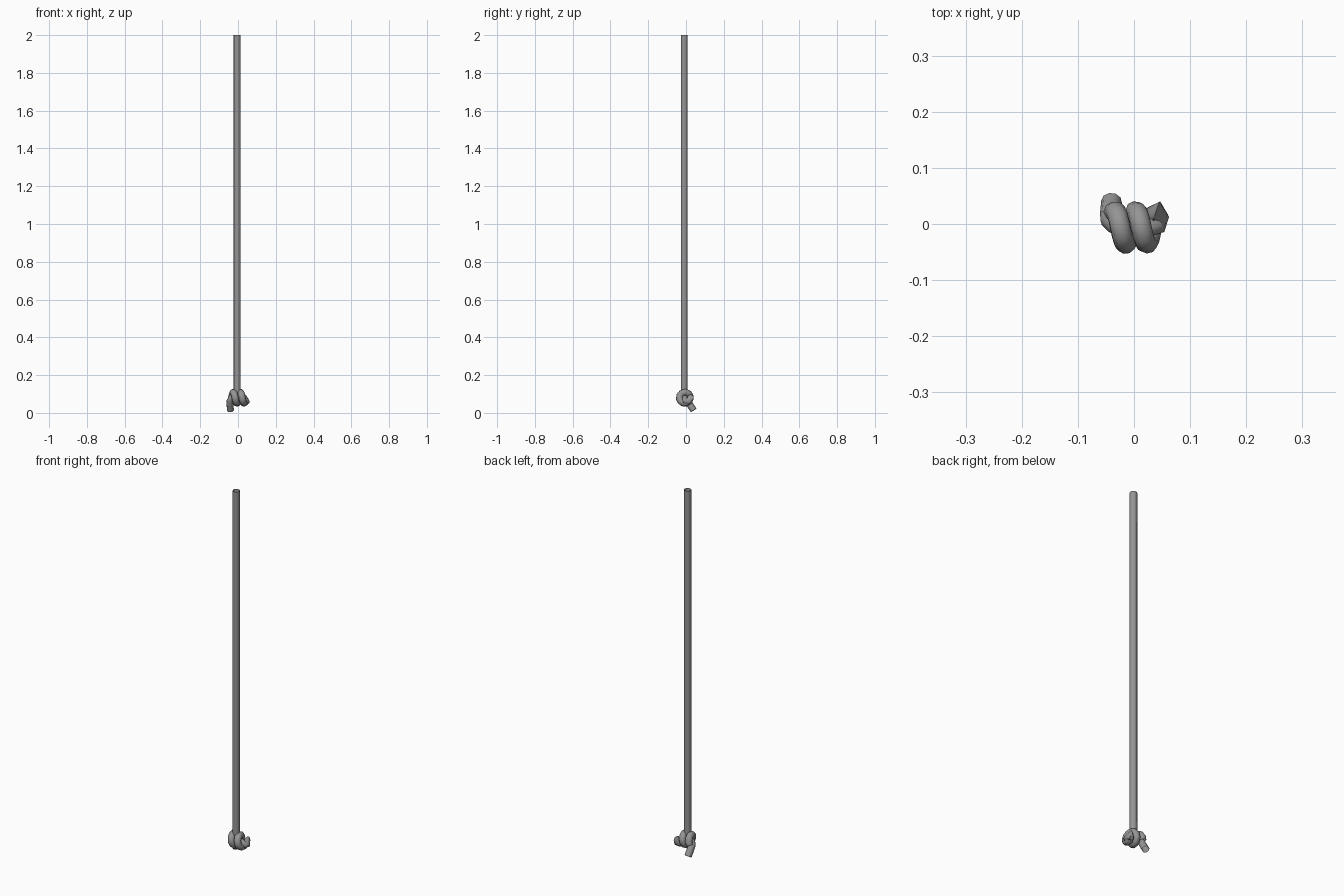
import bpy
import math
from mathutils import Vector

if "Cube" in bpy.data.objects:
    bpy.data.objects.remove(bpy.data.objects["Cube"])

ROPE_R = 0.0185
AX_Y, AX_Z, COIL_R = -0.006, 0.080, 0.029   # axis and radius of the knot coil

mat = bpy.data.materials.new("rope grey")
mat.diffuse_color = (0.30, 0.30, 0.30, 1)
mat.use_nodes = True
mat.node_tree.nodes["Principled BSDF"].inputs["Base Color"].default_value = mat.diffuse_color


def rope(name, points):
    """Open round tube along a list of points."""
    cu = bpy.data.curves.new(name, "CURVE")
    cu.dimensions = "3D"
    cu.bevel_depth = ROPE_R
    cu.bevel_resolution = 3
    cu.use_fill_caps = False
    sp = cu.splines.new("POLY")
    sp.points.add(len(points) - 1)
    for p, co in zip(sp.points, points):
        p.co = (*co, 1)
    sp.use_smooth = True
    ob = bpy.data.objects.new(name, cu)
    bpy.context.collection.objects.link(ob)
    cu.materials.append(mat)
    bpy.ops.object.select_all(action="DESELECT")
    ob.select_set(True)
    bpy.context.view_layer.objects.active = ob
    bpy.ops.object.convert(target="MESH")
    bpy.ops.object.shade_smooth_by_angle(angle=math.radians(60))
    return ob


# Long hanging rope, open at the top, running down into the knot
rope("hanging_rope", [(-0.004, -0.009, 2.0), (-0.004, -0.009, 0.09)])

# Knot: coil twice around the x axis from left to right, then back through the core
TURNS, STEPS = 2.05, 22
path = []
for i in range(STEPS + 1):
    t = i / STEPS
    a = math.radians(-20) + t * TURNS * 2 * math.pi   # 0 = back, 90 = top, 180 = front
    path.append((-0.036 + 0.077 * t,
                 AX_Y + COIL_R * math.cos(a),
                 AX_Z + COIL_R * math.sin(a)))
# Right-hand loop turning into the core, then the loose tail on the left
path += [(0.044, 0.014, 0.060), (0.040, -0.002, 0.062), (0.022, -0.006, 0.075),
         (-0.015, -0.005, 0.080), (-0.034, 0.000, 0.078), (-0.042, 0.008, 0.064),
         (-0.042, 0.020, 0.044), (-0.040, 0.040, 0.0135)]
rope("knot", path)
